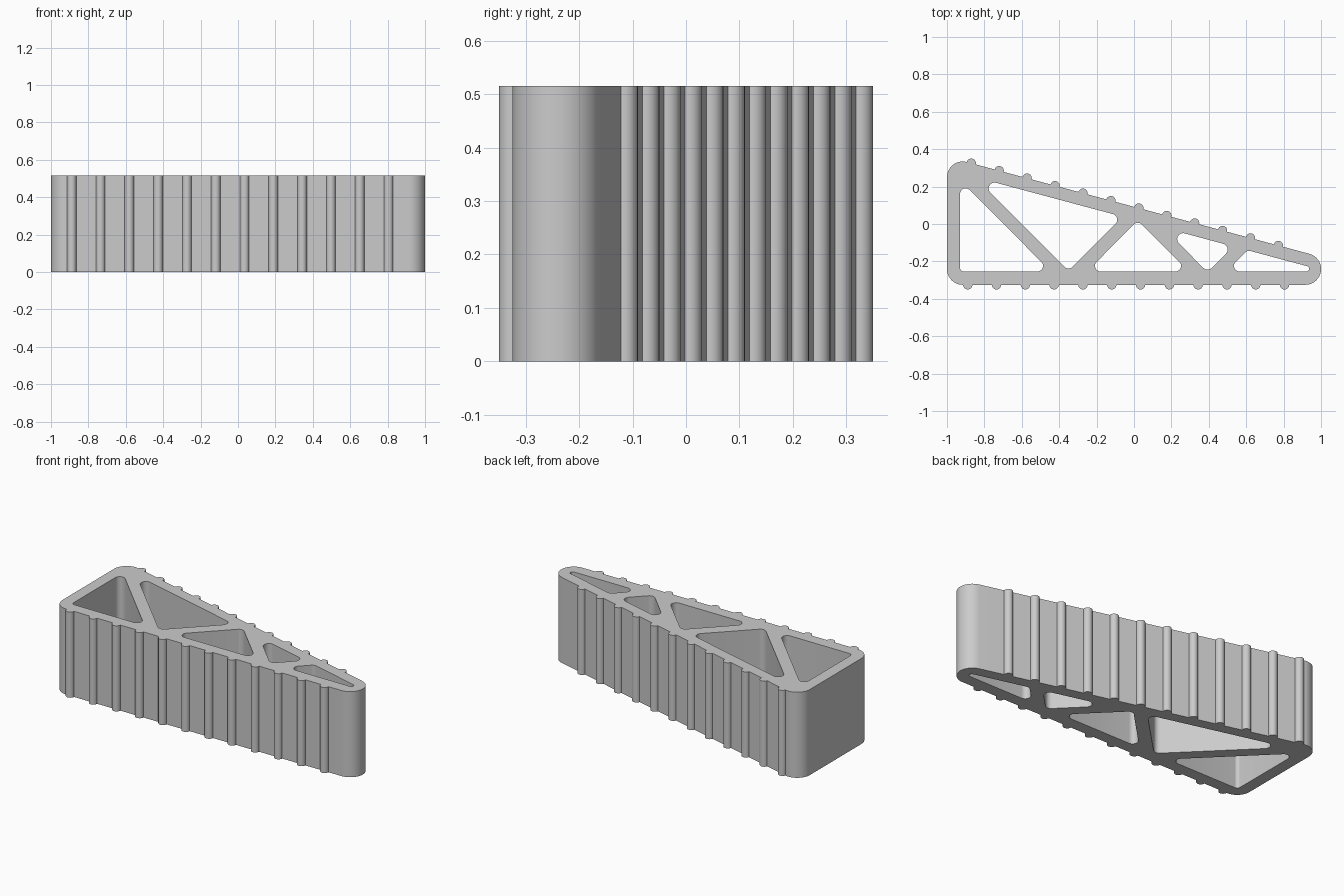
import bpy, bmesh, math
from mathutils import Vector

cube = bpy.data.objects.get("Cube")
if cube:
    bpy.data.objects.remove(cube, do_unlink=True)

HEIGHT = 0.515
SLOPE = math.radians(15)
WALL_R = 0.0843      # outer corner radius
RIB_R = 0.025        # grip rib radius
BASE = -0.325        # y of the flat long side


def arc(center, radius, start, end, steps):
    return [Vector((center[0] + radius * math.cos(start + (end - start) * i / steps),
                    center[1] + radius * math.sin(start + (end - start) * i / steps)))
            for i in range(steps + 1)]


def ribs(first, last, count, normal):
    """Half-round bumps between two points, bulging along the normal angle."""
    points = []
    for i in range(count):
        center = Vector(first).lerp(Vector(last), i / (count - 1))
        points += arc(center, RIB_R, normal - math.pi / 2, normal + math.pi / 2, 12)
    return points


def rounded(corners, radii):
    """Polygon with every corner replaced by a tangent arc."""
    points = []
    for i, radius in enumerate(radii):
        p = Vector(corners[i])
        a = (Vector(corners[i - 1]) - p).normalized()
        b = (Vector(corners[(i + 1) % len(corners)]) - p).normalized()
        half = a.angle(b) / 2
        center = p + (a + b).normalized() * radius / math.sin(half)
        d0 = p + a * radius / math.tan(half) - center
        d1 = p + b * radius / math.tan(half) - center
        start = math.atan2(d0.y, d0.x)
        sweep = math.atan2(d0.x * d1.y - d0.y * d1.x, d0.dot(d1))
        points += arc(center, radius, start, start + sweep, 10)
    return points


# Outer outline, counter-clockwise: ribbed base, tip, ribbed slope, rear corners
right = math.pi / 2 - SLOPE
edge = 1 - WALL_R
outline = arc((-edge, BASE + WALL_R), WALL_R, math.pi, 1.5 * math.pi, 14)
outline += ribs((-0.889, BASE), (0.805, BASE), 12, -math.pi / 2)
outline += arc((edge, BASE + WALL_R), WALL_R, -math.pi / 2, right, 24)
outline += ribs((0.772, -0.115), (-0.87, 0.325), 12, right)
outline += arc((-edge, 0.25), WALL_R, right, math.pi, 16)

# Truss openings: corners and corner radii
openings = [
    ([(-0.93, 0.233), (-0.93, -0.254), (-0.444, -0.254)], (0.03, 0.02, 0.03)),
    ([(-0.852, 0.251), (-0.06, 0.039), (-0.35, -0.251)], (0.032,) * 3),
    ([(0.021, 0.019), (-0.251, -0.254), (0.294, -0.254)], (0.03,) * 3),
    ([(0.156, -0.019), (0.53, -0.12), (0.393, -0.257)], (0.032,) * 3),
    ([(0.492, -0.254), (0.606, -0.14), (1.032, -0.254)], (0.03, 0.03, 0.0145)),
]

# Extruded profile
curve = bpy.data.curves.new("wedge_profile", "CURVE")
curve.dimensions = "2D"
curve.fill_mode = "BOTH"
curve.extrude = HEIGHT / 2
for loop in [outline] + [rounded(c, r) for c, r in openings]:
    spline = curve.splines.new("POLY")
    spline.points.add(len(loop) - 1)
    for point, co in zip(spline.points, loop):
        point.co = (co.x, co.y, 0, 1)
    spline.use_cyclic_u = True

# Turn the profile into a clean mesh standing on the ground
source = bpy.data.objects.new("wedge_profile", curve)
bpy.context.collection.objects.link(source)
mesh = bpy.data.meshes.new_from_object(source.evaluated_get(bpy.context.evaluated_depsgraph_get()))
bpy.data.objects.remove(source, do_unlink=True)
bm = bmesh.new()
bm.from_mesh(mesh)
bmesh.ops.remove_doubles(bm, verts=bm.verts, dist=0.0005)
bmesh.ops.translate(bm, verts=bm.verts, vec=(0, 0, HEIGHT / 2))
bmesh.ops.recalc_face_normals(bm, faces=bm.faces)
bm.to_mesh(mesh)
bm.free()

body = bpy.data.objects.new("ribbed_truss_wedge", mesh)
bpy.context.collection.objects.link(body)

# Single grey material
grey = bpy.data.materials.new("plain_grey")
grey.use_nodes = True
color = (0.6, 0.6, 0.6, 1)
grey.diffuse_color = color
grey.node_tree.nodes["Principled BSDF"].inputs["Base Color"].default_value = color
mesh.materials.clear()
mesh.materials.append(grey)
for poly in mesh.polygons:
    poly.material_index = 0

bpy.context.view_layer.objects.active = body
body.select_set(True)
bpy.ops.object.shade_smooth_by_angle(angle=math.radians(30))
